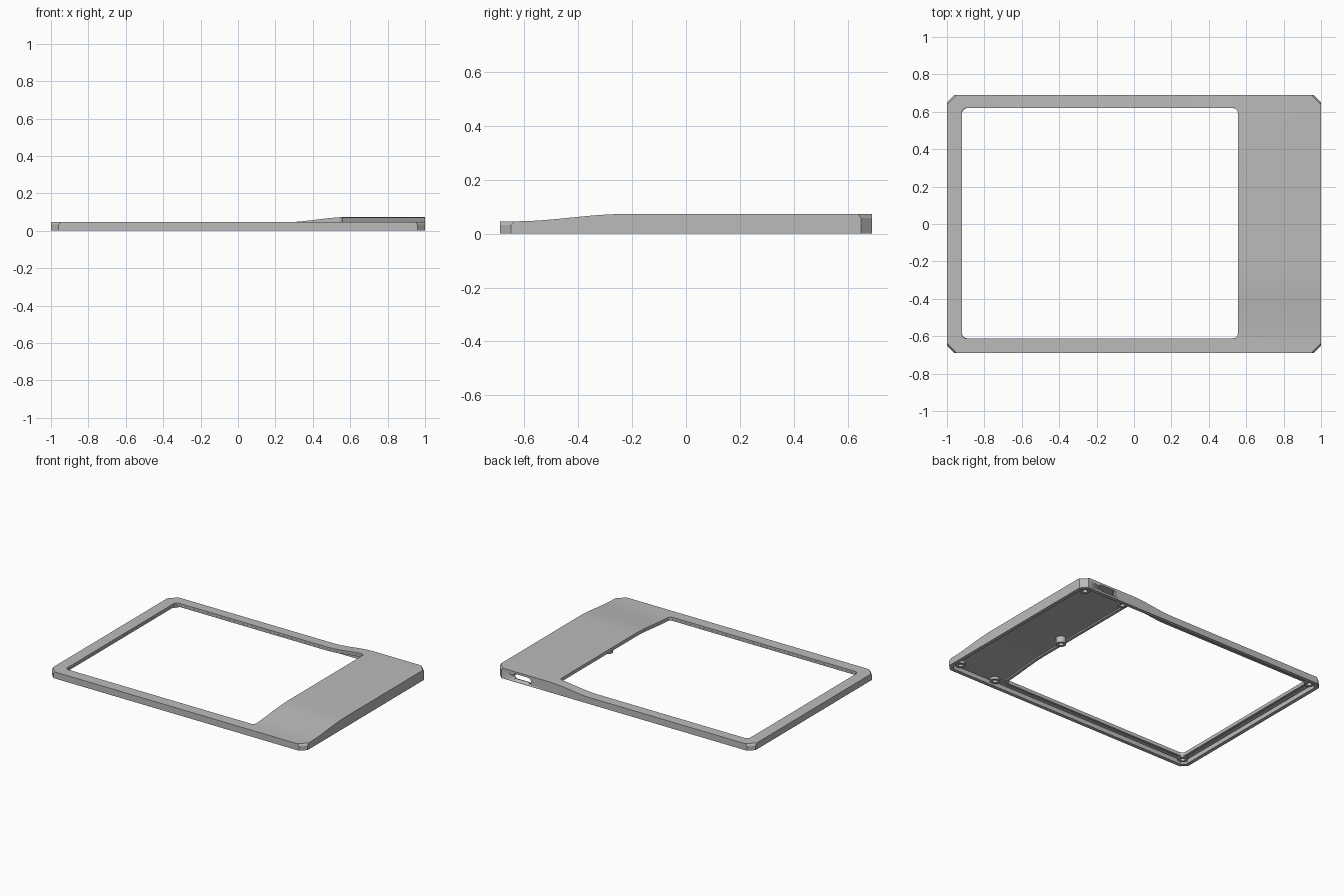
import bpy
import bmesh
import math

cube = bpy.data.objects.get("Cube")
if cube:
    bpy.data.objects.remove(cube)

grey = bpy.data.materials.new("mid grey")
grey.use_nodes = True
COLOUR = (0.5, 0.5, 0.5, 1)
grey.diffuse_color = COLOUR
grey.node_tree.nodes["Principled BSDF"].inputs["Base Color"].default_value = COLOUR

HX, HY = 1.0, 0.69
EDGE = 0.046          # height of the low rails
RISE = 0.027          # extra height of the raised panel
CEILING = 0.031       # underside of the top plate
RAMP_X, RAMP_Y = (0.26, 0.58), (-0.63, -0.23)


def smooth(v, span):
    t = min(max((v - span[0]) / (span[1] - span[0]), 0), 1)
    return t * t * (3 - 2 * t)


def lift(x, y):
    return RISE * smooth(x, RAMP_X) * smooth(y, RAMP_Y)


def outline(x0, x1, y0, y1, r, n):
    """Rectangle with rounded corners; n = 1 gives chamfers."""
    pts = []
    centres = ((x1 - r, y1 - r), (x0 + r, y1 - r), (x0 + r, y0 + r), (x1 - r, y0 + r))
    for q, (cx, cy) in enumerate(centres):
        for i in range(n + 1):
            a = math.pi / 2 * (q + i / n)
            pts.append((cx + r * math.cos(a), cy + r * math.sin(a)))
    return pts


def add_loop(bm, pts, z):
    vs = [bm.verts.new((x, y, z)) for x, y in pts]
    return vs, [bm.edges.new((vs[i], vs[(i + 1) % len(vs)])) for i in range(len(vs))]


def wall(bm, a, b):
    n = len(a[0])
    for i in range(n):
        j = (i + 1) % n
        bm.faces.new((a[0][i], a[0][j], b[0][j], b[0][i]))


def ring(bm, a, b):
    bmesh.ops.triangle_fill(bm, edges=a[1] + b[1], use_beauty=True)


def cut_and_raise(bm):
    """Slice along the ramps, then lift everything in the upper half."""
    steps = 10
    for axis, span in ((0, RAMP_X), (1, RAMP_Y)):
        for i in range(steps + 1):
            co, no = [0, 0, 0], [0, 0, 0]
            co[axis] = span[0] + (span[1] - span[0]) * i / steps
            no[axis] = 1
            geom = bm.verts[:] + bm.edges[:] + bm.faces[:]
            bmesh.ops.bisect_plane(bm, geom=geom, dist=1e-5, plane_co=co, plane_no=no)
    for v in bm.verts:
        if v.co.z > 0.02:
            v.co.z += lift(v.co.x, v.co.y)


def finish(bm, name):
    bmesh.ops.triangulate(bm, faces=[f for f in bm.faces if len(f.verts) > 4])
    bmesh.ops.recalc_face_normals(bm, faces=bm.faces[:])
    mesh = bpy.data.meshes.new(name)
    bm.to_mesh(mesh)
    bm.free()
    mesh.materials.append(grey)
    ob = bpy.data.objects.new(name, mesh)
    bpy.context.scene.collection.objects.link(ob)
    bpy.ops.object.select_all(action="DESELECT")
    ob.select_set(True)
    bpy.context.view_layer.objects.active = ob
    bpy.ops.object.shade_smooth_by_angle(angle=math.radians(25))
    return ob


# Frame: hollow tray open at the bottom, with a window through the top plate
bm = bmesh.new()
side = outline(-HX, HX, -HY, HY, 0.04, 1)
window = outline(-0.92, 0.555, -0.612, 0.62, 0.025, 5)
cavity = outline(-HX + 0.025, HX - 0.025, -HY + 0.025, HY - 0.025, 0.03, 1)
foot = add_loop(bm, side, 0)
shoulder = add_loop(bm, side, EDGE - 0.014)
crown = add_loop(bm, outline(-HX, HX, -HY, HY, 0.052, 1), EDGE)
window_top = add_loop(bm, window, EDGE)
window_low = add_loop(bm, window, CEILING)
cavity_top = add_loop(bm, cavity, CEILING)
cavity_low = add_loop(bm, cavity, 0)
for a, b in ((foot, shoulder), (shoulder, crown), (window_top, window_low), (cavity_top, cavity_low)):
    wall(bm, a, b)
for a, b in ((crown, window_top), (window_low, cavity_top), (cavity_low, foot)):
    ring(bm, a, b)
cut_and_raise(bm)
frame = finish(bm, "frame")

# Port slot through the back wall
bm = bmesh.new()
slot = outline(0.73, 0.87, 0.016, 0.058, 0.02, 6)
near = add_loop(bm, slot, 0)
far = add_loop(bm, slot, 0.2)
wall(bm, near, far)
bm.faces.new(near[0])
bm.faces.new(far[0])
for v in bm.verts:
    v.co = (v.co.x, HY - 0.1 + v.co.z, v.co.y)
cutter = finish(bm, "port_cutter")
cutter.hide_render = True
cutter.hide_viewport = True
cutter.display_type = "WIRE"
cut = frame.modifiers.new("port", "BOOLEAN")
cut.operation = "DIFFERENCE"
cut.solver = "EXACT"
cut.object = cutter

# Stiffening rib around the underside of the window
bm = bmesh.new()
outer = outline(-0.935, 0.575, -0.627, 0.635, 0.035, 5)
inner = outline(-0.919, 0.556, -0.611, 0.619, 0.025, 5)
loops = [add_loop(bm, p, z) for p, z in
         ((outer, CEILING + 0.002), (outer, 0.021), (inner, 0.021), (inner, CEILING + 0.002))]
for i in range(4):
    wall(bm, loops[i], loops[(i + 1) % 4])
cut_and_raise(bm)
finish(bm, "window_rib")

# Hollow screw bosses under the plate
spots = [(0.61, 0)]
for s in (-1, 1):
    spots += [(0.93, s * 0.62), (0.63, s * 0.635), (-0.935, s * 0.63)]
for k, (x, y) in enumerate(spots):
    bm = bmesh.new()
    top = CEILING + lift(x, y) + 0.003
    rings = []
    for r, z in ((0.033, top), (0.033, 0.014), (0.016, 0.014), (0.016, top)):
        rings.append(add_loop(bm, outline(x - r, x + r, y - r, y + r, r * 0.999, 5), z))
    for i in range(4):
        wall(bm, rings[i], rings[(i + 1) % 4])
    finish(bm, f"screw_boss_{k + 1}")
